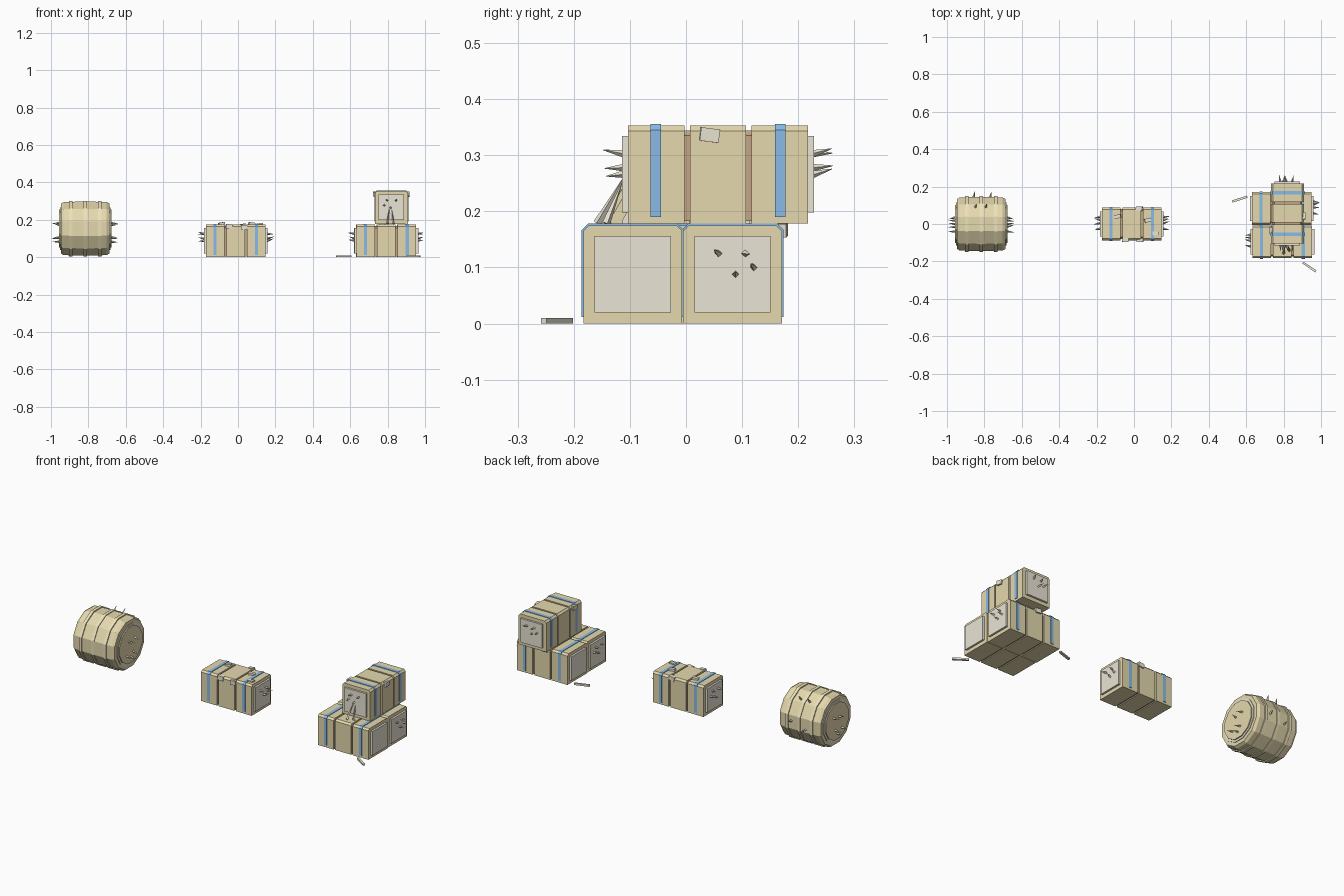
import bpy, bmesh, math, random
from mathutils import Matrix, Vector

if "Cube" in bpy.data.objects:
    bpy.data.objects.remove(bpy.data.objects["Cube"])

random.seed(4)


def material(name, rgb):
    m = bpy.data.materials.new(name)
    m.diffuse_color = (*rgb, 1)
    m.use_nodes = True
    m.node_tree.nodes["Principled BSDF"].inputs["Base Color"].default_value = m.diffuse_color
    return m


STRAW = material("straw", (0.78, 0.69, 0.42))
PALE = material("pale_straw", (0.82, 0.78, 0.66))
BAND = material("band_straw", (0.84, 0.76, 0.50))
BLUE = material("blue_twine", (0.25, 0.50, 0.80))
BROWN = material("brown_groove", (0.55, 0.38, 0.24))


def finish(bm, name, mat, matrix=Matrix()):
    bmesh.ops.recalc_face_normals(bm, faces=bm.faces)
    me = bpy.data.meshes.new(name)
    bm.to_mesh(me)
    bm.free()
    ob = bpy.data.objects.new(name, me)
    bpy.context.collection.objects.link(ob)
    ob.matrix_world = matrix
    me.materials.append(mat)
    return ob


def extrude(bm, profile, x0, x1):
    """Prism along x from a (y, z) profile."""
    a = [bm.verts.new((x0, y, z)) for y, z in profile]
    b = [bm.verts.new((x1, y, z)) for y, z in profile]
    bm.faces.new(a)
    bm.faces.new(b)
    n = len(a)
    for i in range(n):
        bm.faces.new((a[i], a[(i + 1) % n], b[(i + 1) % n], b[i]))


def chamfered(w, z0, z1, c):
    return [(-w, z0), (w, z0), (w, z1 - c), (w - c, z1), (c - w, z1), (-w, z1 - c)]


def box(bm, centre, size, rot=Matrix()):
    bmesh.ops.create_cube(bm, size=1, matrix=Matrix.Translation(centre) @ rot @ Matrix.Diagonal((*size, 1)))


def spikes(name, items, matrix=Matrix()):
    """Four-sided straw points; items are (base, direction, length)."""
    bm = bmesh.new()
    for base, d, length in items:
        d = Vector(d).normalized()
        rot = d.to_track_quat('Z', 'Y').to_matrix().to_4x4()
        bmesh.ops.create_cone(bm, cap_ends=True, segments=4, radius1=0.0075, radius2=0.0005, depth=length,
                              matrix=Matrix.Translation(Vector(base) + d * (length / 2 - 0.006)) @ rot)
    finish(bm, name, PALE, matrix)


def end_spikes(sign, x):
    return [((sign * x, y, z), (sign, random.uniform(-.3, .3), random.uniform(-.15, .45)),
             random.uniform(.035, .042))
            for y, z in ((-.025, .125), (.005, .088), (.022, .125), (.038, .10))]


def square_bale(name, loc, angle, ends, tufts):
    mat = Matrix.Translation(loc) @ Matrix.Rotation(angle, 4, 'Z')
    # three straw blocks with chamfered top edges
    bm = bmesh.new()
    for c in (-.11, 0, .11):
        extrude(bm, chamfered(.088, 0, .175, .01), c - .05, c + .05)
    finish(bm, name + "_blocks", STRAW, mat)
    # recessed core seen in the grooves
    bm = bmesh.new()
    extrude(bm, chamfered(.079, .005, .166, .009), -.15, .15)
    finish(bm, name + "_core", BROWN, mat)
    # end plates
    bm = bmesh.new()
    for s in (-1, 1):
        box(bm, (s * .16, 0, .088), (.022, .136, .136))
    finish(bm, name + "_end_plates", PALE, mat)
    # inverted-U twine straps
    bm = bmesh.new()
    outer, inner = chamfered(.091, .012, .178, .0112), chamfered(.087, .012, .174, .0098)
    loop = outer[1:] + outer[:1] + inner[:1] + inner[:0:-1]
    for c in (-.111, .111):
        extrude(bm, loop, c - .009, c + .009)
    finish(bm, name + "_twine", BLUE, mat)
    # loose straw at the ends
    pts = [p for s in ends for p in end_spikes(s, .17)]
    if pts:
        spikes(name + "_end_straw", pts, mat)
    # square tufts along the top edges
    bm = bmesh.new()
    for x, y, z in tufts:
        box(bm, (x, y, z), (.034, .02, .024), Matrix.Rotation(random.uniform(-.3, .3), 4, 'Z')
            @ Matrix.Rotation(random.uniform(-.2, .2), 4, 'Y'))
    if tufts:
        finish(bm, name + "_tufts", PALE, mat)
    else:
        bm.free()


square_bale("single_bale", (-.012, 0, 0), 0, (-1, 1),
            [(-.075, .04, .174), (-.035, -.086, .165), (.045, -.086, .16), (.04, .083, .167), (.085, .02, .174),
             (.13, -.05, .17)])
square_bale("lower_front_bale", (.793, -.095, 0), 0, (-1,), [])
square_bale("lower_back_bale", (.79, .083, 0), 0, (1,), [(-.02, .087, .167)])
square_bale("upper_bale", (.82, .057, .178), math.pi / 2, (-1, 1),
            [(-.015, -.087, .158), (-.09, .087, .16)])

# straw hanging down the front of the upper bale
spikes("leaning_straw", [((.80, -.155, .184), (.1, .5, .87), .10), ((.83, -.14, .184), (-.1, .35, .9), .08)])

# loose straws on the ground
for i, (x, y, a) in enumerate(((.565, .133, 18), (.938, -.23, -34))):
    bm = bmesh.new()
    box(bm, (0, 0, .005), (.085, .012, .01))
    finish(bm, "ground_straw_%d" % (i + 1), PALE,
           Matrix.Translation((x, y, 0)) @ Matrix.Rotation(math.radians(a), 4, 'Z'))

# round bale: twelve-sided drum lying along x
CENTRE = Matrix.Translation((-.817, 0, .153))
SIDES = 12


def lathe(name, mat, profile):
    """Spin an (x, radius) profile around the x axis."""
    bm = bmesh.new()
    rings = []
    for x, r in profile:
        rings.append([bm.verts.new((x, r * math.cos(t), r * math.sin(t)))
                      for t in (2 * math.pi * (i + .5) / SIDES for i in range(SIDES))])
    for a, b in zip(rings, rings[1:]):
        for i in range(SIDES):
            j = (i + 1) % SIDES
            bm.faces.new((a[i], a[j], b[j], b[i]))
    bm.faces.new(rings[0])
    bm.faces.new(rings[-1])
    finish(bm, name, mat, CENTRE)


lathe("round_bale_body", STRAW, [(-.13, .138), (-.115, .147), (0, .15), (.115, .147), (.13, .138)])
for k, x in enumerate((-.077, 0, .077)):
    lathe("round_bale_band_%d" % (k + 1), BAND, [(x - .009, .147), (x - .009, .154), (x + .009, .154), (x + .009, .147)])
for side, s in (("left", -1), ("right", 1)):
    lathe("round_bale_%s_rim" % side, PALE, [(s * .12, .118), (s * .134, .118)])
    lathe("round_bale_%s_end" % side, STRAW, [(s * .12, .106), (s * .14, .106)])
    spikes("round_bale_%s_straw" % side,
           [((s * .14, y, z), (s, random.uniform(-.3, .3), random.uniform(-.2, .3)), .042)
            for y, z in ((-.04, -.05), (-.015, .02), (.02, -.045), (.035, .03), (.0, -.07))],
           CENTRE)
spikes("round_bale_back_straw",
       [((x, .148 * math.cos(t), .148 * math.sin(t)), (.2, math.cos(t), math.sin(t) + .2), .034)
        for x, t in ((-.03, .9), (.025, .9), (.05, .05), (-.04, -.15))], CENTRE)
